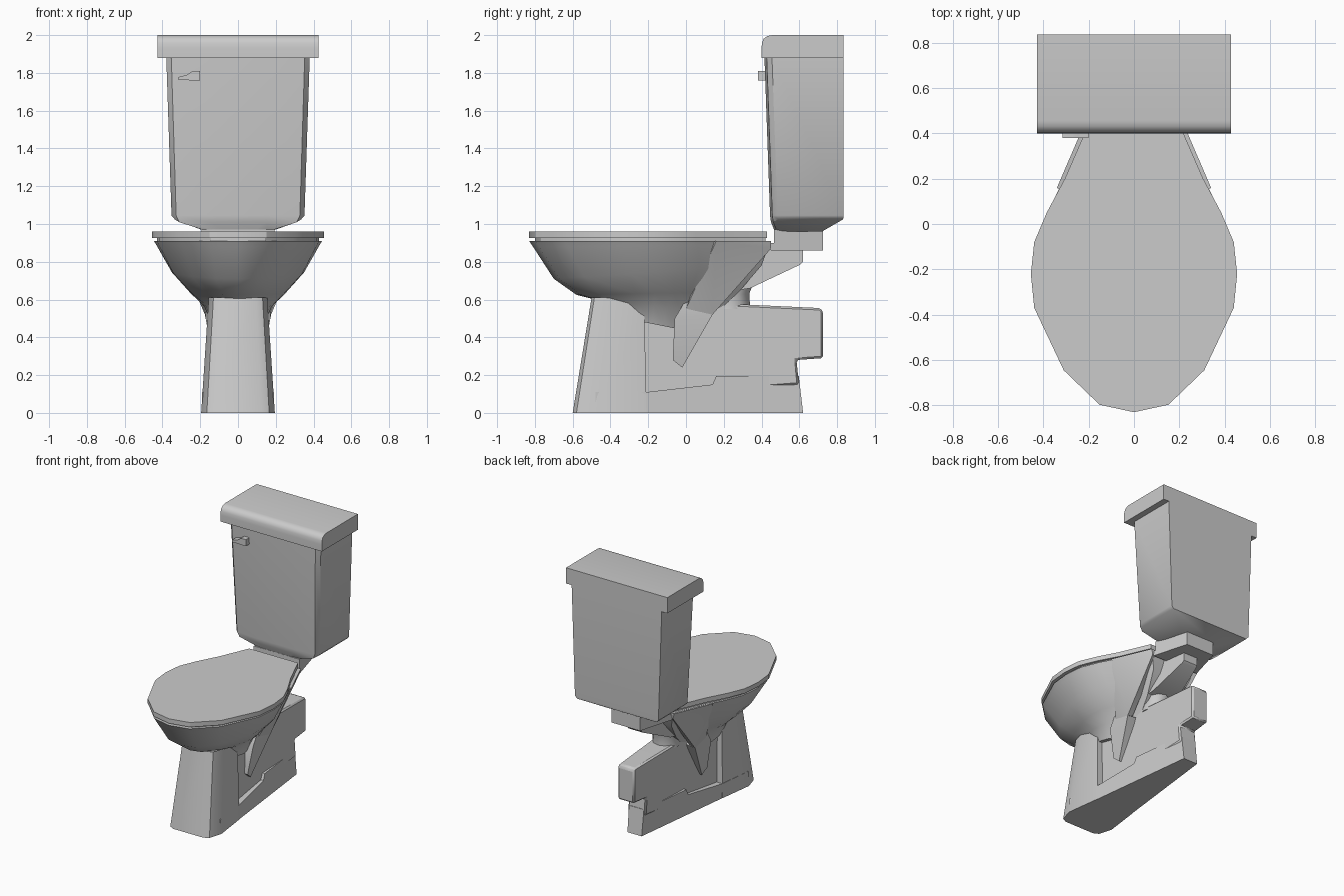
import bpy, bmesh, math

if "Cube" in bpy.data.objects:
    bpy.data.objects.remove(bpy.data.objects["Cube"])


def finish(name, bm, angle=30):
    bmesh.ops.recalc_face_normals(bm, faces=bm.faces)
    mesh = bpy.data.meshes.new(name)
    bm.to_mesh(mesh)
    bm.free()
    ob = bpy.data.objects.new(name, mesh)
    bpy.context.collection.objects.link(ob)
    bpy.ops.object.select_all(action='DESELECT')
    ob.select_set(True)
    bpy.context.view_layer.objects.active = ob
    bpy.ops.object.shade_smooth_by_angle(angle=math.radians(angle))
    return ob


def loft(name, rings, angle=30):
    """Skin matching closed rings and cap both ends."""
    bm = bmesh.new()
    vs = [[bm.verts.new(p) for p in r] for r in rings]
    n = len(vs[0])
    for a, b in zip(vs, vs[1:]):
        for i in range(n):
            j = (i + 1) % n
            bm.faces.new((a[i], a[j], b[j], b[i]))
    bm.faces.new(vs[0])
    bm.faces.new(vs[-1])
    return finish(name, bm, angle)


def side_prism(name, profile, width, angle=30):
    """Side profile (y, z) given a half width that may vary along y."""
    return loft(name, [[(s * width(y), y, z) for y, z in profile] for s in (-1, 1)], angle)


def taper(y0, w0, y1, w1):
    return lambda y: w0 + (w1 - w0) * min(1, max(0, (y - y0) / (y1 - y0)))


def mirrored(half):
    """Close a right-hand half outline with its left-hand copy."""
    return half + [(-p[0],) + tuple(p[1:]) for p in reversed(half) if p[0] > 1e-6]


def hull(name, pts, angle=30):
    bm = bmesh.new()
    for p in pts:
        bm.verts.new(p)
    res = bmesh.ops.convex_hull(bm, input=bm.verts)
    bmesh.ops.delete(bm, geom=[v for v in bm.verts if not v.link_faces], context='VERTS')
    return finish(name, bm, angle)


# Egg-shaped half outline shared by seat and bowl
EGG = [(0, -.83), (.152, -.797), (.31, -.645), (.44, -.37), (.455, -.22),
       (.44, -.08), (.385, .05), (.305, .2), (.205, .43)]


def egg_ring(yf, yb, hx, zf, zb):
    half = []
    for x, y in EGG:
        t = (y + .83) / 1.26
        half.append((x / .455 * hx, yf + (yb - yf) * t, zf + (zb - zf) * t))
    return mirrored(half)


# Seat and cover
loft("seat_cover", [egg_ring(-.83, .43, .455, z, z) for z in (.925, .96)])
loft("seat_gap_rim", [egg_ring(-.80, .42, .43, z, z) for z in (.90, .93)])

# Bowl, underside drawn down and back into the pedestal
loft("bowl", [
    egg_ring(-.83, .45, .445, .91, .91),
    egg_ring(-.81, .44, .43, .88, .89),
    egg_ring(-.70, .40, .35, .71, .78),
    egg_ring(-.58, .28, .25, .625, .64),
    egg_ring(-.48, .16, .18, .60, .53),
    egg_ring(-.42, .08, .14, .52, .42)], 50)

# Side wings and the spurs running down from them
for s, side in ((1, "right"), (-1, "left")):
    wing = [(.34, .16, .91), (.215, .45, .91), (.205, .45, .87), (.15, .45, .9),
            (.175, .14, .52), (.13, .14, .53), (.17, .0, .55), (.30, .12, .9), (.10, .0, .55)]
    hull(side + "_wing", [(s * x, y, z) for x, y, z in wing])
    spur = [(.175, .14, .52), (.10, .14, .53), (.17, -.06, .50), (.08, -.06, .5),
            (.12, -.02, .24), (.07, -.02, .24), (.13, -.07, .28), (.07, -.07, .28),
            (.17, 0, .6), (.10, 0, .6)]
    hull(side + "_spur", [(s * x, y, z) for x, y, z in spur])

# Pedestal front column
loft("pedestal_column", [
    mirrored([(.125, -.60, 0), (.165, -.58, 0), (.195, -.48, 0), (.16, -.21, .0)]),
    mirrored([(.095, -.50, .61), (.13, -.485, .61), (.155, -.40, .61), (.15, -.22, .56)])], 40)

# Foot running to the back
foot = [(-.48, 0), (.62, 0), (.597, .195), (.16, .195), (.14, .15), (-.21, .11), (-.48, .11)]
side_prism("foot", foot, taper(-.48, .19, .62, .06))

# Trapway block above the foot
trap = [(-.3, .08), (.598, .15), (.585, .28), (.725, .29), (.725, .54),
        (.71, .555), (.17, .58), (-.3, .58)]
block = side_prism("trapway", trap, taper(-.25, .115, .725, .068))
bev = block.modifiers.new("soft_edges", 'BEVEL')
bev.width = .012
bev.segments = 1

# Neck between trapway and bowl
loft("trap_neck", [[(r * .9 * math.cos(a), .23 + r * math.sin(a), z)
                    for a in [i * math.tau / 12 for i in range(12)]]
                   for r, z in ((.11, .55), (.105, .63), (.13, .70))], 40)

# Rear strut under the tank shelf
strut = [(.62, .87), (.62, .80), (.605, .785), (.34, .66), (.10, .62), (.10, .87)]
side_prism("rear_strut", strut, taper(.2, .13, .62, .06))

# Tank shelf
shelf = [(.40, .90), (.45, .86), (.725, .86), (.725, .97), (.465, .97), (.465, .90)]
side_prism("tank_shelf", shelf, taper(.44, .20, .725, .12))


# Tank, tapering down to a shallow sloped bottom
def tank_ring(x, yf, yb, z, zb=None):
    zb = z if zb is None else zb
    return mirrored([(x * .45, yf, z), (x * .93, yf + .012, z), (x, yf + .04, zb), (x, yb, zb)])


loft("tank", [
    tank_ring(.38, .415, .835, 1.89),
    tank_ring(.352, .445, .835, 1.045),
    tank_ring(.335, .45, .832, 1.01, 1.025),
    tank_ring(.17, .47, .72, .96)], 40)

# Tank lid with a rounded front edge
lid = [(.835, 1.88), (.835, 2.0), (.455, 2.0), (.43, 1.995), (.41, 1.98),
       (.402, 1.958), (.40, 1.93), (.40, 1.88)]
side_prism("tank_lid", lid, lambda y: .427, 40)

# Flush handle
lever = [(-.20, 1.76), (-.20, 1.81), (-.24, 1.81), (-.27, 1.79), (-.315, 1.778), (-.315, 1.762)]
loft("flush_handle", [[(x, y, z) for x, z in lever] for y in (.38, .432)])
